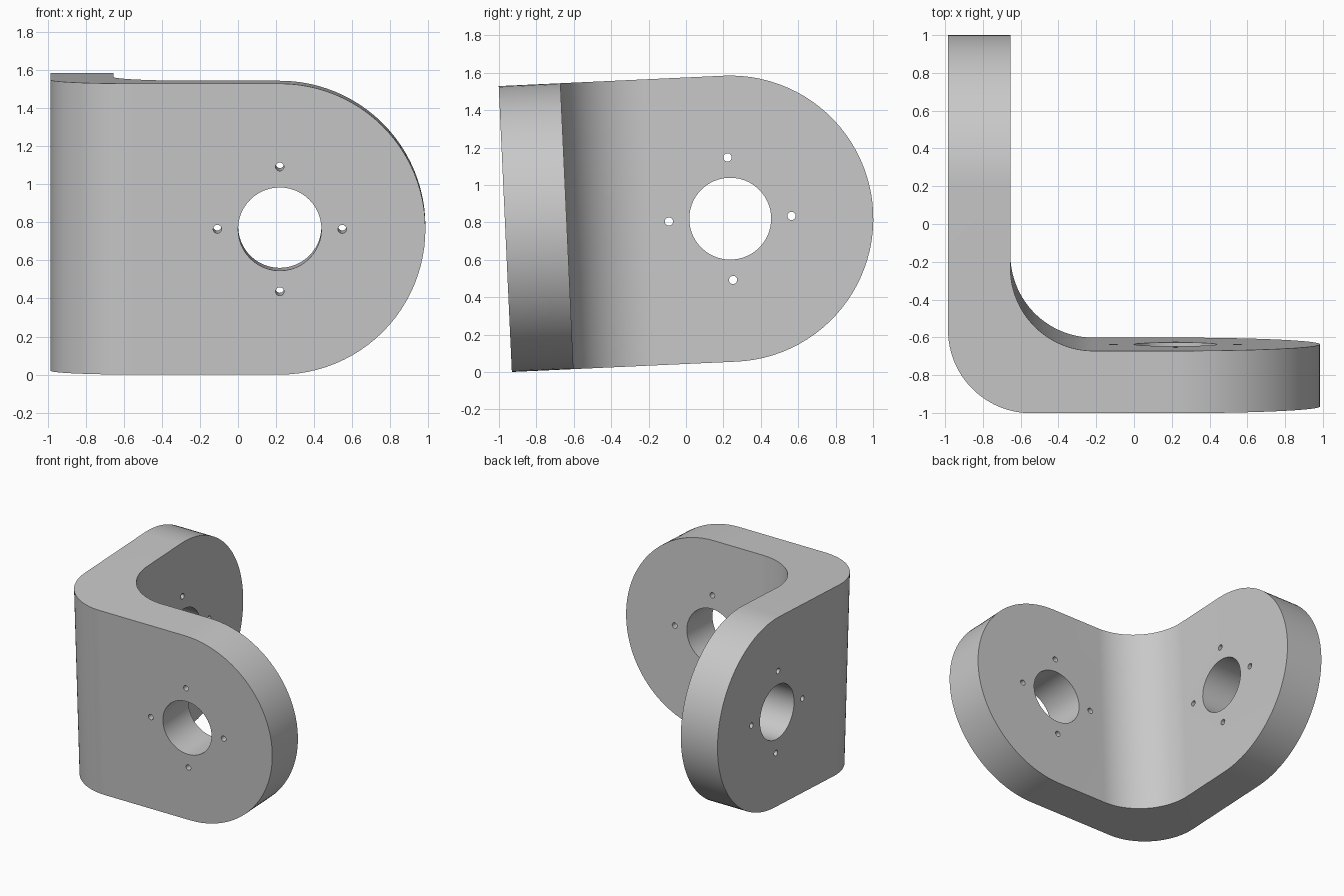
import bpy, bmesh, math
from mathutils import Matrix, Vector

if "Cube" in bpy.data.objects:
    bpy.data.objects.remove(bpy.data.objects["Cube"])

REACH = 1.204      # outer corner to hole centre
R = 0.765          # rounded leg end, also half the height
THICK = 0.33
BEND = 0.44        # inner and outer bend radius
BORE, SCREW, CIRCLE = 0.219, 0.022, 0.328
TILT = math.radians(2.63)
STEPS = 48


def arc(cx, cy, r, start, end):
    """Points on an arc, angles in degrees."""
    angles = [math.radians(start + (end - start) * i / STEPS) for i in range(STEPS + 1)]
    return [(cx + r * math.cos(t), cy + r * math.sin(t)) for t in angles]


def prism(name, points, low, high, matrix=Matrix()):
    """Closed prism from a flat outline, with its faces pointing outwards."""
    bm = bmesh.new()
    base = [bm.verts.new(matrix @ Vector((x, y, low))) for x, y in points]
    top = [bm.verts.new(matrix @ Vector((x, y, high))) for x, y in points]
    bm.faces.new(base[::-1])
    bm.faces.new(top)
    for i in range(len(points)):
        bm.faces.new((base[i - 1], base[i], top[i], top[i - 1]))
    bm.normal_update()
    if bm.calc_volume(signed=True) < 0:
        bmesh.ops.reverse_faces(bm, faces=bm.faces)
    mesh = bpy.data.meshes.new(name)
    bm.to_mesh(mesh)
    bm.free()
    obj = bpy.data.objects.new(name, mesh)
    bpy.context.scene.collection.objects.link(obj)
    return obj


def cut(target, tool):
    """Subtract a tool and discard it."""
    mod = target.modifiers.new("cut", "BOOLEAN")
    mod.operation, mod.solver, mod.object = "DIFFERENCE", "EXACT", tool
    tool.hide_render = True
    bpy.context.view_layer.update()
    bpy.context.view_layer.objects.active = target
    bpy.ops.object.modifier_apply(modifier=mod.name)
    bpy.data.objects.remove(tool)


# L-shaped plate with a rounded bend
END = REACH + R + 0.1
inner = THICK + BEND
outline = (arc(BEND, BEND, BEND, 180, 270) + [(END, 0), (END, THICK)]
           + arc(inner, inner, BEND, 270, 180) + [(THICK, END), (0, END)])
bracket = prism("angle_bracket", outline, -R, R)

# Frames that look along the plate normals: u runs along the leg, v runs up
front_leg = Matrix(((1, 0, 0, 0), (0, 0, 1, 0), (0, 1, 0, 0), (0, 0, 0, 1)))
side_leg = Matrix(((0, 0, 1, 0), (1, 0, 0, 0), (0, 1, 0, 0), (0, 0, 0, 1)))

for leg in (front_leg, side_leg):
    # Rounded leg end
    tip = [(END + 1, -2), (END + 1, 2), (REACH, 2)] + arc(REACH, 0, R, 90, -90) + [(REACH, -2)]
    cut(bracket, prism("tip_cutter", tip, -0.1, THICK + 0.1, leg))
    # Central bore and four screw holes
    holes = [(REACH, 0, BORE)]
    for k in range(4):
        t = k * math.pi / 2
        holes.append((REACH + CIRCLE * math.cos(t), CIRCLE * math.sin(t), SCREW))
    for u, v, r in holes:
        circle = arc(u, v, r, 0, 360)[:-1]
        cut(bracket, prism("hole_cutter", circle, -0.1, THICK + 0.1, leg))

# Lean the bracket, then centre it and stand it on the ground
bracket.data.transform(Matrix.Rotation(TILT, 4, "X"))
cos = [v.co for v in bracket.data.vertices]
lo = Vector([min(c[i] for c in cos) for i in range(3)])
hi = Vector([max(c[i] for c in cos) for i in range(3)])
mid = (lo + hi) / 2
bracket.data.transform(Matrix.Translation((-mid.x, -mid.y, -lo.z)))

# Plain grey finish
grey = bpy.data.materials.new("plain_grey")
grey.use_nodes = True
colour = (0.58, 0.58, 0.58, 1)
grey.diffuse_color = colour
grey.node_tree.nodes["Principled BSDF"].inputs["Base Color"].default_value = colour
bracket.data.materials.clear()
bracket.data.materials.append(grey)

bpy.ops.object.select_all(action="DESELECT")
bracket.select_set(True)
bpy.context.view_layer.objects.active = bracket
bpy.ops.object.shade_smooth_by_angle(angle=math.radians(30))
